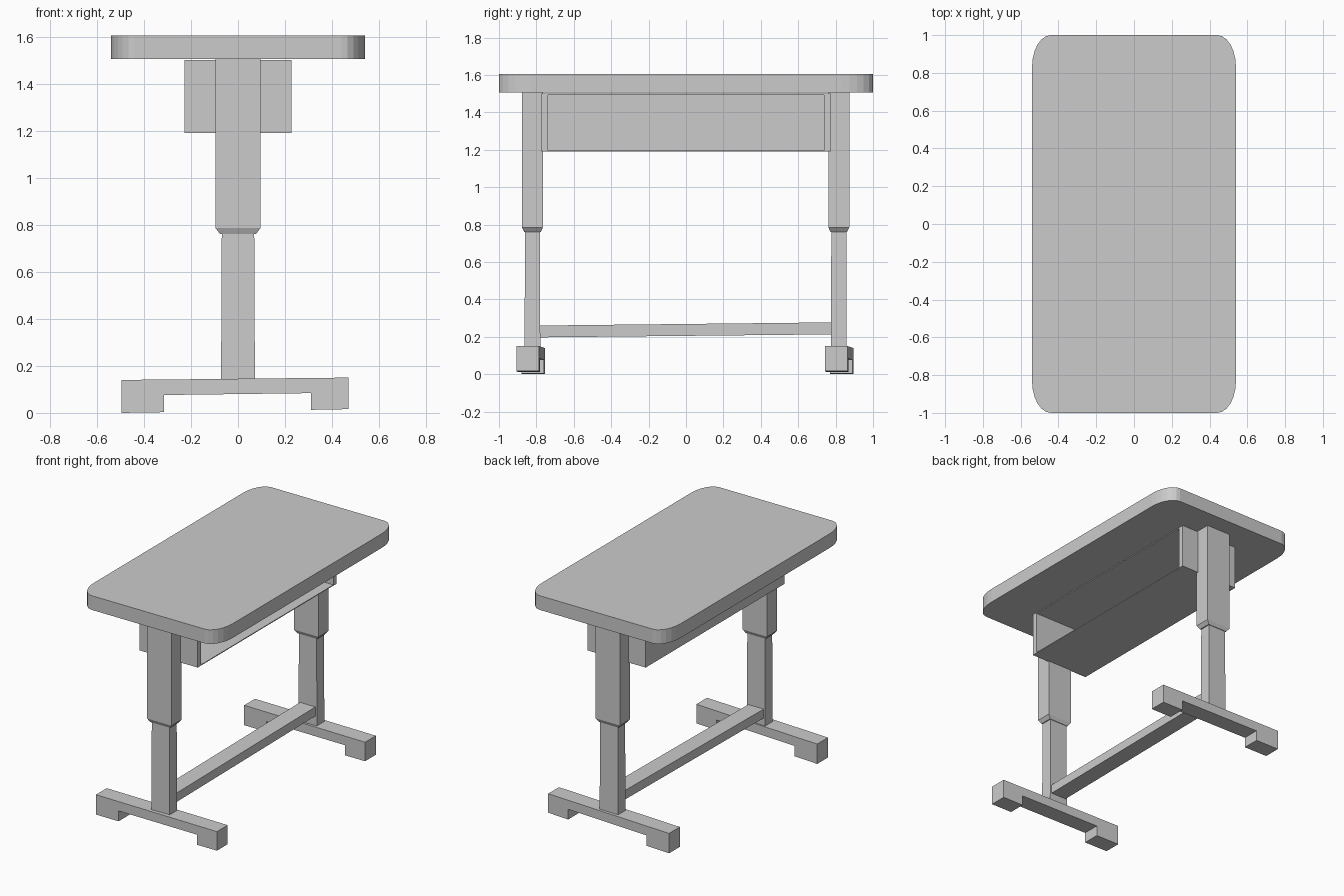
import bpy, bmesh, math

if "Cube" in bpy.data.objects:
    bpy.data.objects.remove(bpy.data.objects["Cube"])


def make_object(name, bm):
    bmesh.ops.recalc_face_normals(bm, faces=bm.faces[:])
    mesh = bpy.data.meshes.new(name)
    bm.to_mesh(mesh)
    bm.free()
    obj = bpy.data.objects.new(name, mesh)
    bpy.context.collection.objects.link(obj)
    return obj


def extrude_profile(name, points, offset):
    """Fill a closed outline and extrude it along offset."""
    bm = bmesh.new()
    face = bm.faces.new([bm.verts.new(p) for p in points])
    result = bmesh.ops.extrude_face_region(bm, geom=[face], use_keep_orig=True)
    verts = [e for e in result["geom"] if isinstance(e, bmesh.types.BMVert)]
    bmesh.ops.translate(bm, vec=offset, verts=verts)
    return make_object(name, bm)


def box(name, x, y, z):
    pts = [(x[0], y[0], z[0]), (x[1], y[0], z[0]), (x[1], y[1], z[0]), (x[0], y[1], z[0])]
    return extrude_profile(name, pts, (0, 0, z[1] - z[0]))


# Table top with elliptical corners
rx, ry, steps = 0.10, 0.17, 6
outline = []
for quarter, (sx, sy) in enumerate([(1, 1), (-1, 1), (-1, -1), (1, -1)]):
    for i in range(steps + 1):
        a = (quarter + i / steps) * math.pi / 2
        outline.append((sx * (0.54 - rx) + rx * math.cos(a),
                        sy * (1.0 - ry) + ry * math.sin(a), 1.505))
extrude_profile("table_top", outline, (0, 0, 0.1))


# Telescopic legs: lofted rectangular rings
def leg(name, y):
    rings = [(0.072, 0.042, 0.14), (0.069, 0.040, 0.76),
             (0.076, 0.044, 0.76), (0.095, 0.056, 0.785), (0.095, 0.056, 1.506)]
    bm = bmesh.new()
    loops = [[bm.verts.new((sx * hx, y + sy * hy, z))
              for sx, sy in ((1, 1), (-1, 1), (-1, -1), (1, -1))] for hx, hy, z in rings]
    for a, b in zip(loops, loops[1:]):
        for i in range(4):
            j = (i + 1) % 4
            bm.faces.new((a[i], a[j], b[j], b[i]))
    bm.faces.new(loops[0])
    bm.faces.new(loops[-1])
    return make_object(name, bm)


# Feet: notched side profile, slightly skewed in plan
def foot(name, y):
    profile = [(-0.495, 0.0), (-0.315, 0.003), (-0.315, 0.076), (0.31, 0.084),
               (0.31, 0.013), (0.47, 0.016), (0.47, 0.15), (-0.495, 0.14)]
    pts = [(x, y - 0.06 - 0.033 * x, z) for x, z in profile]
    return extrude_profile(name, pts, (0, 0.12, 0))


for side, leg_y, foot_y in (("front", -0.821, -0.83), ("back", 0.817, 0.819)):
    leg(side + "_leg", leg_y)
    foot(side + "_foot", foot_y)

# Stretcher between the legs, rising slightly towards the back
extrude_profile("stretcher",
                [(-0.06, -0.785, 0.197), (-0.06, 0.785, 0.213),
                 (-0.06, 0.785, 0.277), (-0.06, -0.785, 0.26)], (0.12, 0, 0))

# Storage tray, open on the right side
for side, s in (("front", -1), ("back", 1)):
    box("tray_%s_end" % side, (-0.227, 0.227), sorted((s * 0.737, s * 0.773)), (1.19, 1.5))
box("tray_floor", (-0.227, 0.227), (-0.737, 0.737), (1.19, 1.196))
box("tray_lid", (-0.227, 0.227), (-0.737, 0.737), (1.494, 1.5))
box("tray_rear_panel", (-0.227, -0.215), (-0.737, 0.737), (1.196, 1.494))
